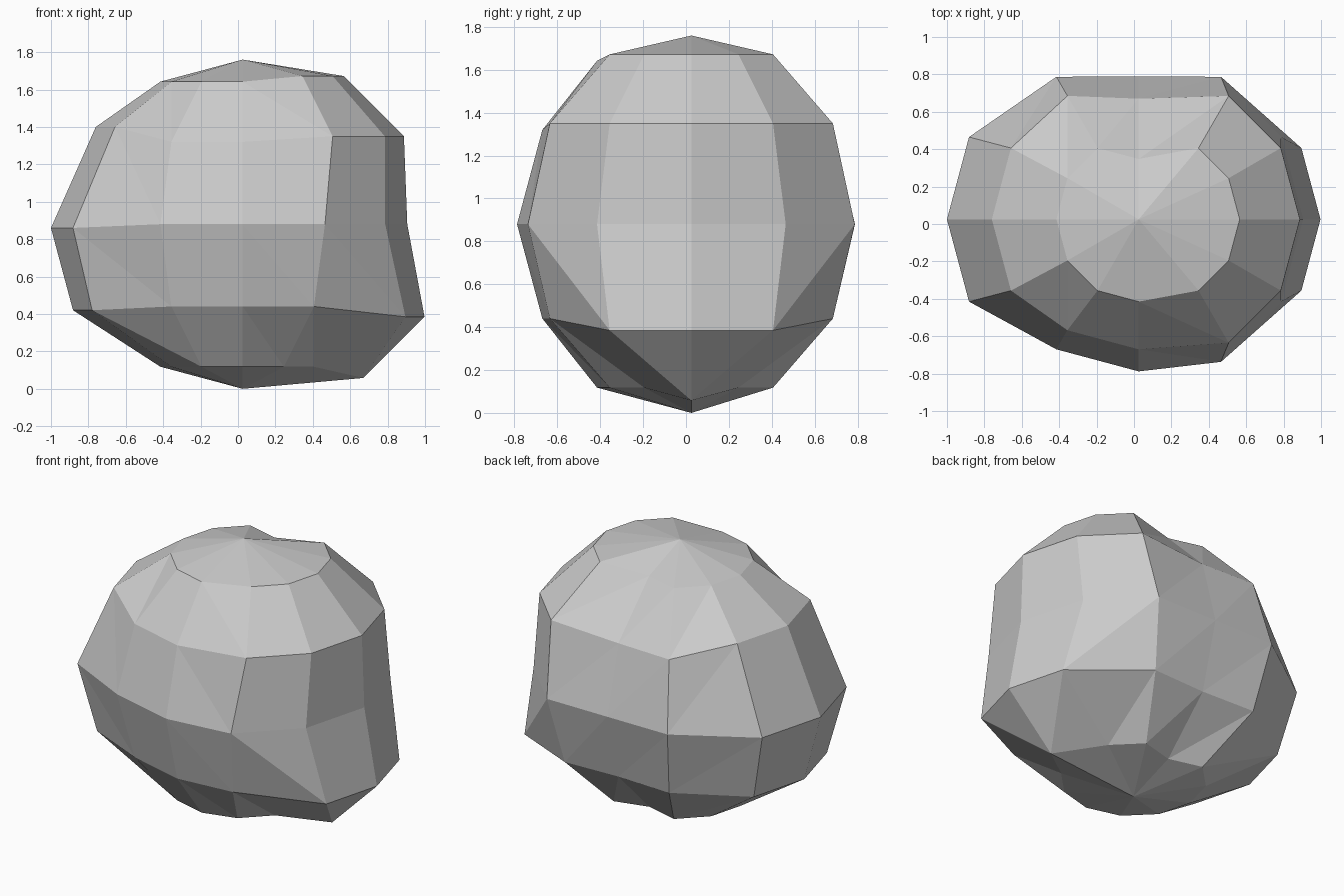
import bpy, bmesh
from math import sin, cos, radians
from mathutils import Vector

if "Cube" in bpy.data.objects:
    bpy.data.objects.remove(bpy.data.objects["Cube"])

R = 0.88
CENTRE = Vector((0.025, 0.025, R))
SEGMENTS, RINGS = 12, 6

# Dents and bulges: (rings from the top, column angles, offset)
SHIFTS = [
    ((1, 2), (300, 330, 0, 30, 60), (0.10, 0, 0.03)),       # upper right bulge
    ((4,), (330, 0, 30), (0.21, 0, -0.055)),                # lower right bulge
    ((5,), (0,), (0.205, 0, -0.06)),                        # lower right corner
    ((3, 4), (150, 180, 210), (-0.145, 0, -0.02)),          # left bulge
    ((2,), (150, 180, 210), (-0.023, 0, 0.08)),             # upper left shoulder
    ((2, 3, 4), (240, 270), (0, 0.067, 0)),                 # flattened front
    ((1, 2, 3, 4, 5), (90,), (0, -0.117, 0)),               # flattened back
]


def ring_point(ring, angle):
    t, a = radians(180 * ring / RINGS), radians(angle)
    p = CENTRE + R * Vector((sin(t) * cos(a), sin(t) * sin(a), cos(t)))
    for rings, angles, offset in SHIFTS:
        if ring in rings and angle in angles:
            p += Vector(offset)
    return p


# Boulder: coarse globe with shifted groups of corners
bm = bmesh.new()
top = bm.verts.new(CENTRE + Vector((0, 0, R)))
bottom = bm.verts.new(CENTRE - Vector((0, 0, R)))
rows = [[bm.verts.new(ring_point(r, 360 // SEGMENTS * s)) for s in range(SEGMENTS)]
        for r in range(1, RINGS)]
for s in range(SEGMENTS):
    n = (s + 1) % SEGMENTS
    bm.faces.new((top, rows[0][s], rows[0][n]))
    bm.faces.new((bottom, rows[-1][n], rows[-1][s]))
    for upper, lower in zip(rows, rows[1:]):
        a, b, c, d = upper[s], lower[s], lower[n], upper[n]
        # split each twisted quad, mirrored between front and back
        if s >= 6:
            bm.faces.new((a, b, c))
            bm.faces.new((a, c, d))
        else:
            bm.faces.new((a, b, d))
            bm.faces.new((b, c, d))
bmesh.ops.recalc_face_normals(bm, faces=bm.faces)

mesh = bpy.data.meshes.new("boulder")
bm.to_mesh(mesh)
bm.free()
bpy.context.collection.objects.link(bpy.data.objects.new("boulder", mesh))
